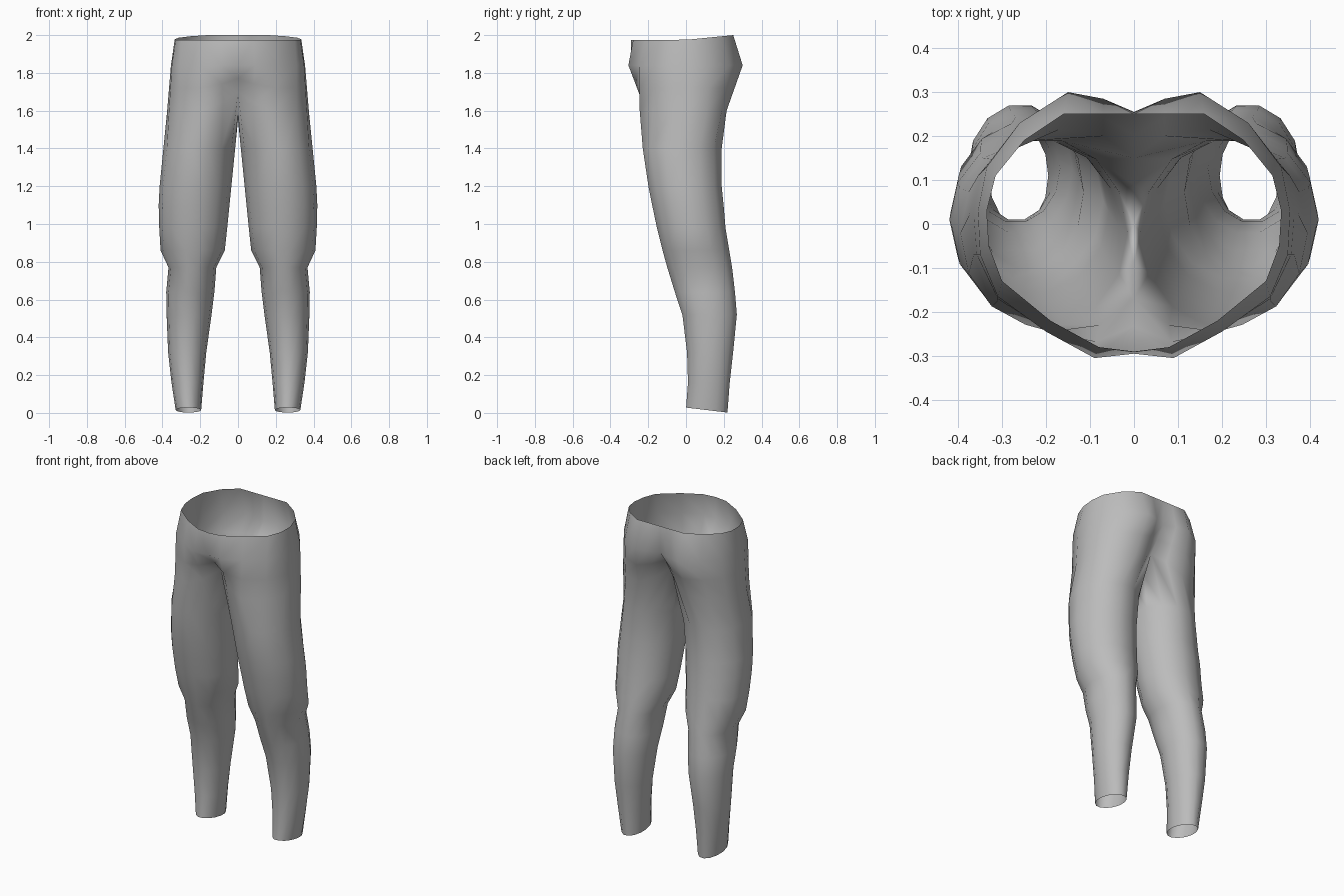
import bpy, bmesh, math
from mathutils import Vector

default = bpy.data.objects.get("Cube")
if default:
    bpy.data.objects.remove(default, do_unlink=True)

SIDES = 14        # points around one leg
ARC = 11          # of these, points on the outside from front seam to back seam

cloth = bpy.data.materials.new("grey cloth")
cloth.use_nodes = True
grey = (0.5, 0.5, 0.5, 1)
cloth.diffuse_color = grey
cloth.node_tree.nodes["Principled BSDF"].inputs["Base Color"].default_value = grey

# Half outlines (x, y) running from the front seam round the side to the back seam
WAIST = [(0, -.29), (.08, -.28), (.19, -.22), (.3, -.13), (.33, -.05), (.335, .03),
         (.315, .11), (.25, .19), (.16, .25), (.07, .25), (0, .25)]
HIP = [(0, -.295), (.09, -.305), (.2, -.245), (.31, -.165), (.35, -.07), (.355, .03),
       (.335, .13), (.26, .23), (.15, .3), (.07, .285), (0, .255)]
THIGH = [(0, -.17), (.08, -.23), (.19, -.245), (.31, -.175), (.365, -.07), (.375, .02),
         (.355, .11), (.28, .19), (.17, .215), (.07, .2), (0, .15)]
# Seam between the legs, (y, z) from back to front
CROTCH = [(.09, 1.58), (0, 1.55), (-.09, 1.6)]
# Leg rings: height, inner x, outer x, front y, back y
LEG = [(1.4, .015, .395, -.23, .19), (1.2, .035, .415, -.2, .19),
       (1.1, .045, .42, -.18, .2), (.98, .057, .417, -.155, .21),
       (.86, .07, .41, -.125, .23), (.77, .115, .368, -.1, .245),
       (.64, .125, .38, -.06, .26), (.52, .14, .378, -.02, .27),
       (.32, .168, .37, .005, .25), (.16, .183, .352, .01, .232),
       (.015, .195, .33, .0, .22)]


def waist_ring():
    return [Vector((x, y, 1.975 + .1 * max(0, y))) for x, y in WAIST]


def hip_ring():
    return [Vector((x, y, 1.84)) for x, y in HIP]


def thigh_ring():
    # the edge climbs toward the seams
    return [Vector((x, y, 1.6 + .1 * max(0, 1 - x / .14))) for x, y in THIGH]


def leg_ring(z, inner, outer, front, back):
    ring = []
    for i in range(SIDES):
        a = math.tau * (i - 1.5) / SIDES
        x = (inner + outer) / 2 + (outer - inner) / 2 * math.sin(a)
        y = (front + back) / 2 - (back - front) / 2 * 1.02 * math.cos(a)
        slant = .12 * (.11 - y) if z < .1 else 0
        ring.append(Vector((x, y, z + slant)))
    return ring


bm = bmesh.new()


def add_ring(points):
    return [bm.verts.new(p) for p in points]


def bridge(upper, lower, closed):
    n = len(lower)
    for i in range(n if closed else n - 1):
        j = (i + 1) % n
        bm.faces.new((lower[i], lower[j], upper[j], upper[i]))


# Seat: open half rings from the waist down to the thigh
hip, thigh = hip_ring(), thigh_ring()
middle = [h.lerp(t, .5) for h, t in zip(hip, thigh)]
seat = [add_ring(r) for r in (waist_ring(), hip, middle, thigh)]
for upper, lower in zip(seat, seat[1:]):
    bridge(upper, lower, False)

# Leg: closed rings starting at the thigh plus the crotch seam
top = seat[-1] + add_ring(Vector((0, y, z)) for y, z in CROTCH)
for row in LEG:
    ring = add_ring(leg_ring(*row))
    bridge(top, ring, True)
    top = ring

mesh = bpy.data.meshes.new("trousers")
bm.to_mesh(mesh)
bm.free()
mesh.materials.append(cloth)
mesh.shade_smooth()
trousers = bpy.data.objects.new("trousers", mesh)
bpy.context.collection.objects.link(trousers)

# Other half
mirror = trousers.modifiers.new("other half", "MIRROR")
mirror.use_axis[0] = True
mirror.use_mirror_merge = True
mirror.merge_threshold = .001
